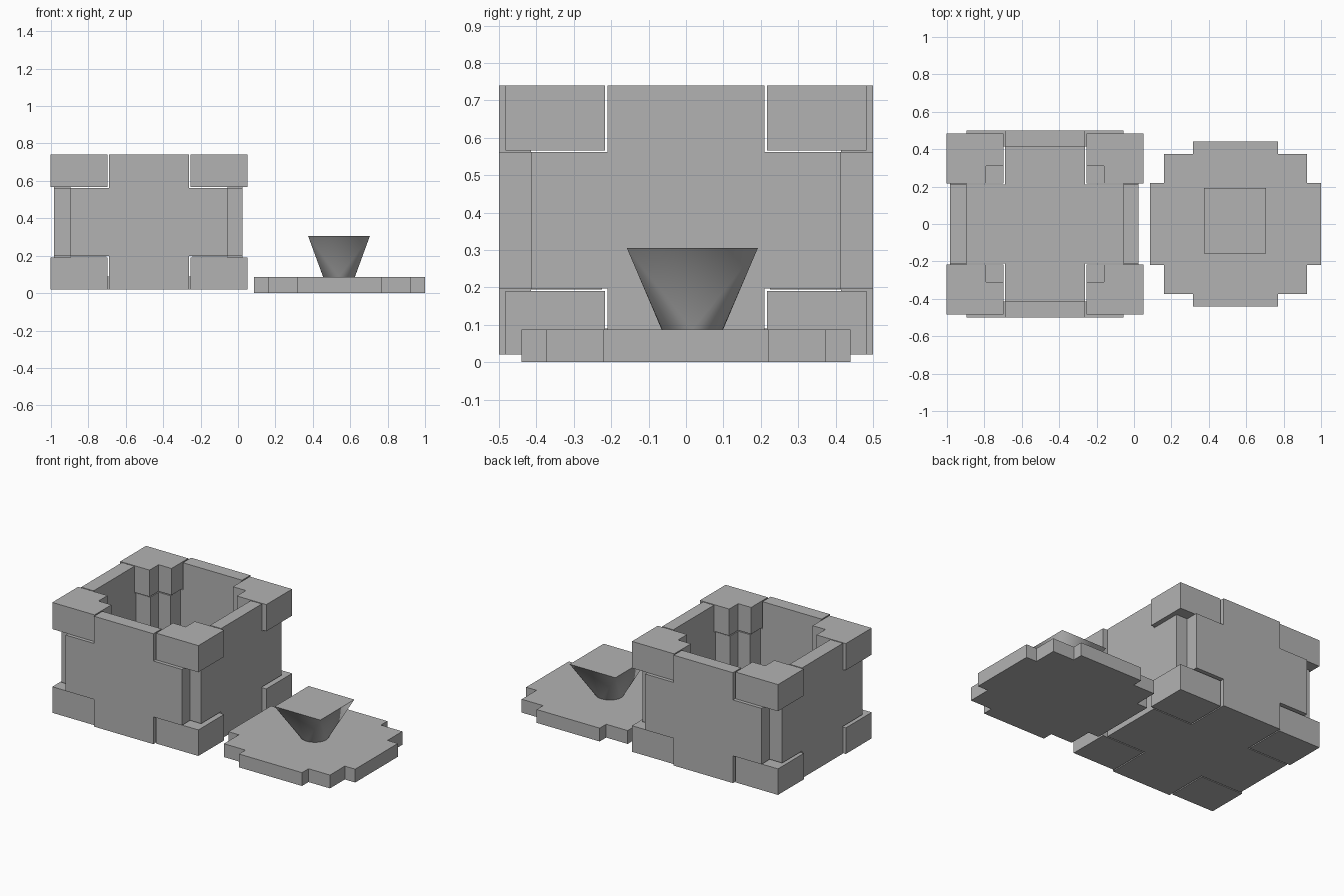
import bpy, bmesh, math
from mathutils import Vector

cube = bpy.data.objects.get("Cube")
if cube:
    bpy.data.objects.remove(cube, do_unlink=True)

grey = bpy.data.materials.new("plain grey")
grey.use_nodes = True
colour = (0.45, 0.45, 0.45, 1)
grey.diffuse_color = colour
grey.node_tree.nodes["Principled BSDF"].inputs["Base Color"].default_value = colour


def finish(name, bm):
    bmesh.ops.recalc_face_normals(bm, faces=bm.faces[:])
    mesh = bpy.data.meshes.new(name)
    bm.to_mesh(mesh)
    bm.free()
    mesh.materials.append(grey)
    obj = bpy.data.objects.new(name, mesh)
    bpy.context.collection.objects.link(obj)
    return obj


def prism(name, outline, axis, low, high):
    """Extrude a flat outline along one axis, from low to high."""
    def place(a, b, c):
        return {"x": (c, a, b), "y": (a, c, b), "z": (a, b, c)}[axis]
    bm = bmesh.new()
    face = bm.faces.new([bm.verts.new(place(a, b, low)) for a, b in outline])
    moved = bmesh.ops.extrude_face_region(bm, geom=[face])["geom"]
    bmesh.ops.translate(bm, vec=Vector(place(0, 0, high - low)),
                        verts=[v for v in moved if isinstance(v, bmesh.types.BMVert)])
    return finish(name, bm)


def stepped(cx, cy, quarter):
    """Mirror a quarter outline into a full symmetric one."""
    half = quarter + [(-a, b) for a, b in reversed(quarter)]
    full = half + [(-a, -b) for a, b in half]
    return [(cx + a, cy + b) for a, b in full]


def cross(cx, cy, wide, arm_x, tall, arm_y):
    return stepped(cx, cy, [(wide, arm_y), (arm_x, arm_y), (arm_x, tall)])


# Box dimensions
CX = -0.475
BASE, TOP = 0.02, 0.74
FLOOR, LOW, HIGH = 0.09, 0.195, 0.56
MID_Z, HALF_Z, BAND = (BASE + TOP) / 2, (TOP - BASE) / 2, (HIGH - LOW) / 2
ARM_X, ARM_Y = 0.214, 0.21
IN_X, IN_Y = 0.42, 0.415

# Floor and four cross-shaped wall panels
prism("box_floor", cross(CX, 0, IN_X, ARM_X, IN_Y, ARM_Y), "z", BASE, FLOOR)
front = cross(CX, MID_Z, IN_X, ARM_X, HALF_Z, BAND)
prism("front_panel", front, "y", -0.5, -IN_Y)
prism("back_panel", front, "y", IN_Y, 0.5)
side = cross(0, MID_Z, IN_Y, ARM_Y, HALF_Z, BAND)
prism("right_panel", side, "x", -0.985, CX - IN_X)
prism("left_panel", side, "x", CX + IN_X, 0.025)


def corner_outline(sx, sy, inner, outer, notch):
    """Corner block seen from above, optionally stepped on its inner corner."""
    (ix, iy), (ox, oy) = inner, outer
    pts = [(ox, iy), (ox, oy), (ix, oy)]
    if notch:
        nx, ny = notch
        pts += [(ix, ny), (nx, ny), (nx, iy)]
    else:
        pts += [(ix, iy)]
    return [(CX + sx * a, sy * b) for a, b in pts]


# Corner blocks and the posts between them
BLOCK_IN, BLOCK_OUT, NOTCH = (0.222, 0.217), (0.527, 0.483), (0.315, 0.31)
for sx, x_name in ((-1, "right"), (1, "left")):
    for sy, y_name in ((-1, "front"), (1, "back")):
        tag = y_name + "_" + x_name
        whole = corner_outline(sx, sy, BLOCK_IN, BLOCK_OUT, None)
        bent = corner_outline(sx, sy, BLOCK_IN, BLOCK_OUT, NOTCH)
        post = corner_outline(sx, sy, (ARM_X + 0.015, ARM_Y + 0.015),
                              (IN_X, IN_Y), NOTCH)
        prism(tag + "_foot_base", whole, "z", BASE, FLOOR)
        prism(tag + "_foot_block", bent, "z", FLOOR, LOW - 0.005)
        prism(tag + "_post", post, "z", LOW, HIGH)
        prism(tag + "_top_block", bent, "z", HIGH + 0.006, TOP)

# Lid with stepped corners
LID_X, LID_TOP = 0.5425, 0.087
prism("lid", stepped(LID_X, 0, [(0.4575, 0.22), (0.3825, 0.22), (0.3825, 0.373),
                                (0.2275, 0.373), (0.2275, 0.44)]), "z", 0, LID_TOP)

# Handle flaring from a round foot to a square top
bm = bmesh.new()
for i in range(32):
    a = math.tau * i / 32
    bm.verts.new((0.54 + 0.085 * math.cos(a), 0.017 + 0.082 * math.sin(a), LID_TOP))
for sx in (-1, 1):
    for sy in (-1, 1):
        bm.verts.new((0.54 + 0.165 * sx, 0.017 + 0.175 * sy, 0.305))
bmesh.ops.convex_hull(bm, input=bm.verts[:])
handle = finish("lid_handle", bm)
bpy.ops.object.select_all(action="DESELECT")
handle.select_set(True)
bpy.context.view_layer.objects.active = handle
bpy.ops.object.shade_smooth_by_angle(angle=math.radians(20))
